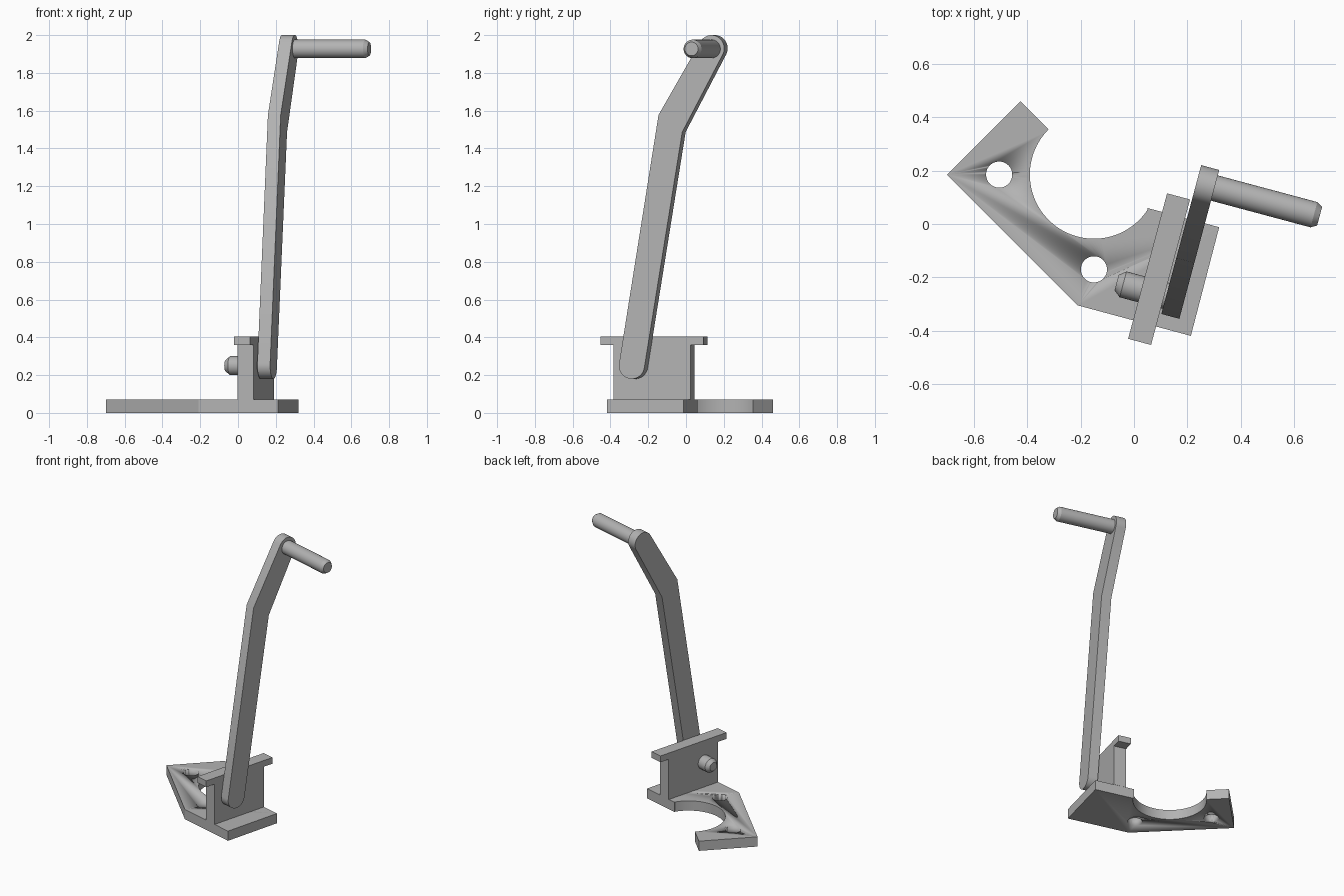
import bpy, bmesh
from math import sin, cos, radians
from mathutils import Matrix, Vector

cube = bpy.data.objects.get("Cube")
if cube:
    bpy.data.objects.remove(cube, do_unlink=True)

GREY = (0.45, 0.45, 0.45, 1)
metal = bpy.data.materials.new("grey metal")
metal.use_nodes = True
metal.diffuse_color = GREY
metal.node_tree.nodes["Principled BSDF"].inputs["Base Color"].default_value = GREY

TURN = radians(-15)     # the lever assembly is turned on the base
SIDE = Matrix(((0, 0, 1, 0), (1, 0, 0, 0), (0, 1, 0, 0), (0, 0, 0, 1)))  # profile plane -> side plane


def arc(cx, cy, r, start, end, n=24):
    angles = [radians(start + (end - start) * i / n) for i in range(n + 1)]
    return [(cx + r * cos(a), cy + r * sin(a)) for a in angles]


def finish(name, bm, turn=0.0):
    bmesh.ops.recalc_face_normals(bm, faces=bm.faces)
    mesh = bpy.data.meshes.new(name)
    bm.to_mesh(mesh)
    bm.free()
    mesh.materials.append(metal)
    ob = bpy.data.objects.new(name, mesh)
    ob.rotation_euler.z = turn
    bpy.context.collection.objects.link(ob)
    bpy.ops.object.select_all(action='DESELECT')
    ob.select_set(True)
    bpy.context.view_layer.objects.active = ob
    bpy.ops.object.shade_smooth_by_angle(angle=radians(25))
    return ob


def extrude(name, outline, low, high, matrix=Matrix(), turn=0.0):
    """Closed 2D outline made into a slab from low to high."""
    bm = bmesh.new()
    face = bm.faces.new([bm.verts.new((x, y, low)) for x, y in outline])
    new = bmesh.ops.extrude_face_region(bm, geom=[face])["geom"]
    top = [g for g in new if isinstance(g, bmesh.types.BMVert)]
    bmesh.ops.translate(bm, verts=top, vec=(0, 0, high - low))
    bm.transform(matrix)
    return finish(name, bm, turn)


def pin(name, stations, v, z, n=48):
    """Round pin along the side axis from (position, radius) stations."""
    bm = bmesh.new()
    rings = [[bm.verts.new((u, v + y, z + h)) for y, h in arc(0, 0, r, 0, 360, n)[:-1]]
             for u, r in stations]
    for a, b in zip(rings, rings[1:]):
        for i in range(n):
            j = (i + 1) % n
            bm.faces.new((a[i], a[j], b[j], b[i]))
    bm.faces.new(rings[0])
    bm.faces.new(rings[-1])
    return finish(name, bm, TURN)


# Base plate with round notch and two bolt holes
plate = [(0.05, 0.06), (0.319, -0.012), (0.213, -0.419), (-0.21, -0.305),
         (-0.70, 0.185), (-0.425, 0.46)] + arc(-0.15, 0.185, 0.24, 135, 327, 64)
base = extrude("base_plate", plate, 0, 0.07)
for x, y in ((-0.505, 0.185), (-0.15, -0.17)):
    cutter = extrude("hole_cutter", arc(x, y, 0.049, 0, 360, 48)[:-1], -0.1, 0.2)
    cutter.hide_render = True
    bpy.context.view_layer.objects.active = base
    hole = base.modifiers.new("bolt_hole", 'BOOLEAN')
    hole.object = cutter
    hole.solver = 'EXACT'
    bpy.ops.object.modifier_apply(modifier=hole.name)
    bpy.data.objects.remove(cutter, do_unlink=True)

# Upright wall with overhanging top ends
wall = [(-0.35, 0.07), (0.072, 0.07), (0.072, 0.36), (0.143, 0.36),
        (0.143, 0.405), (-0.421, 0.405), (-0.421, 0.36), (-0.35, 0.36)]
extrude("upright_bracket", wall, 0.09, 0.179, SIDE, TURN)

# Bent lever with rounded ends
lever = (arc(-0.229, 0.25, 0.07, 170.6, 350.6) + [(0.048, 1.487)]
         + arc(0.208, 1.93, 0.07, -29, 151) + [(-0.082, 1.577)])
extrude("lever_arm", lever, 0.186, 0.256, SIDE, TURN)

# Pivot pin and handle, both with chamfered tips
pin("pivot_pin", [(-0.006, 0.03), (0.019, 0.05), (0.2, 0.05)], -0.229, 0.25)
pin("handle", [(0.25, 0.049), (0.642, 0.049), (0.664, 0.036)], 0.208, 1.927)
